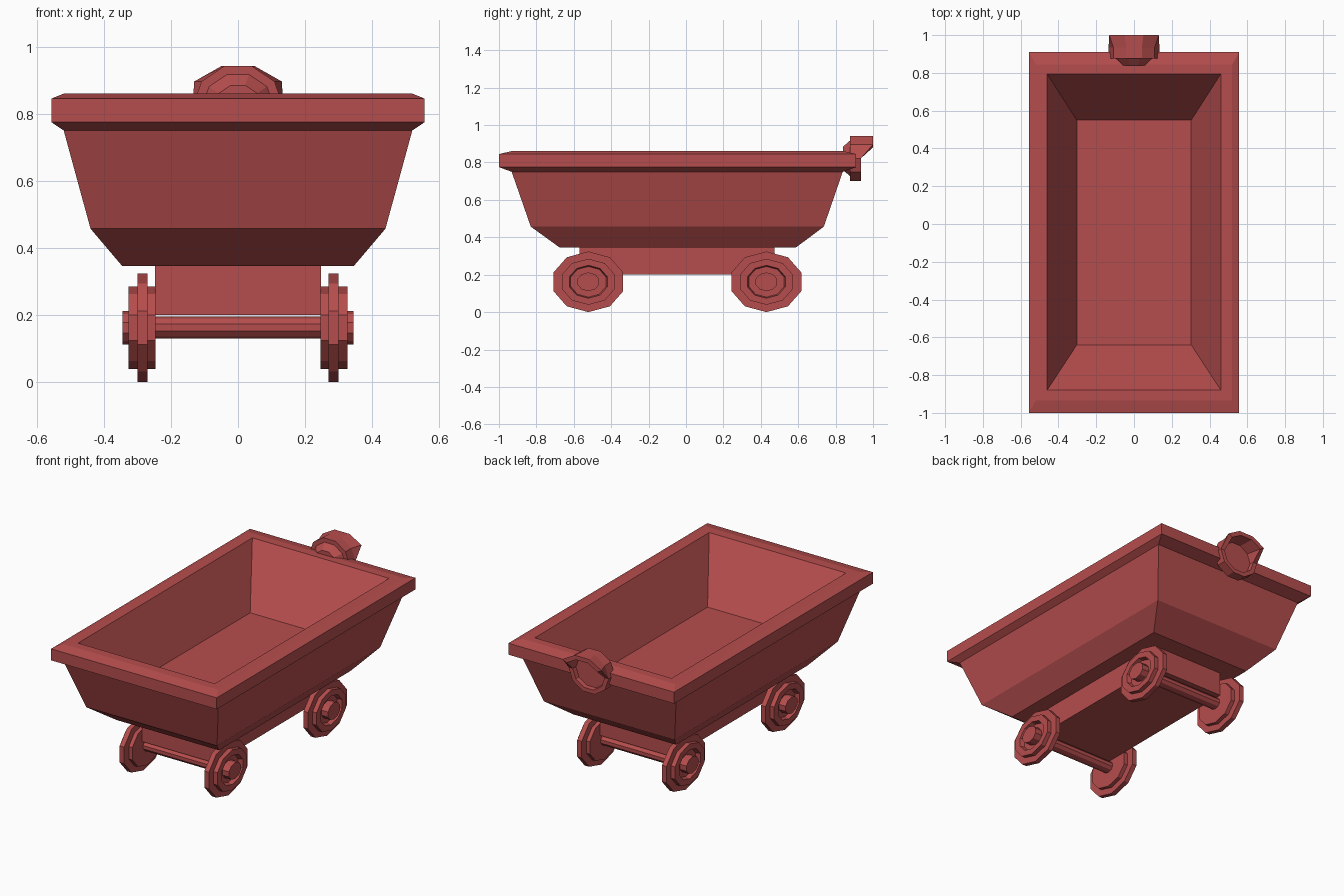
import bpy, bmesh
from math import cos, sin, pi, radians

if "Cube" in bpy.data.objects:
    bpy.data.objects.remove(bpy.data.objects["Cube"])

red = bpy.data.materials.new("red_paint")
red.diffuse_color = (0.47, 0.075, 0.075, 1)
red.use_nodes = True
red.node_tree.nodes["Principled BSDF"].inputs["Base Color"].default_value = red.diffuse_color


def loft(name, loops):
    """Skin consecutive closed loops of equal length and cap both ends."""
    bm = bmesh.new()
    rings = [[bm.verts.new(p) for p in loop] for loop in loops]
    n = len(rings[0])
    for a, b in zip(rings, rings[1:]):
        for i in range(n):
            j = (i + 1) % n
            bm.faces.new((a[i], a[j], b[j], b[i]))
    bm.faces.new(rings[0][::-1])
    bm.faces.new(rings[-1])
    bmesh.ops.recalc_face_normals(bm, faces=bm.faces)
    mesh = bpy.data.meshes.new(name)
    bm.to_mesh(mesh)
    bm.free()
    mesh.materials.append(red)
    obj = bpy.data.objects.new(name, mesh)
    bpy.context.collection.objects.link(obj)
    return obj


def rect(hx, y0, y1, z):
    return [(-hx, y0, z), (hx, y0, z), (hx, y1, z), (-hx, y1, z)]


def wheel_ring(x, r, y, stretch=1.21):
    # ten-sided ring around the axle, slightly wider than tall
    return [(x, y + r * stretch * cos(radians(18 + 36 * i)),
             0.162 + r * sin(radians(18 + 36 * i))) for i in range(10)]


# Tub: outer shell, chamfered rim, inner walls and floor
loft("tub", [rect(*s) for s in (
    (0.345, -0.675, 0.587, 0.345),
    (0.44, -0.83, 0.737, 0.457),
    (0.52, -0.932, 0.838, 0.75),
    (0.557, -1.0, 0.91, 0.775),
    (0.557, -1.0, 0.91, 0.845),
    (0.52, -0.935, 0.845, 0.86),
    (0.46, -0.88, 0.795, 0.86),
    (0.303, -0.64, 0.55, 0.54))])

# Chassis block
loft("chassis", [rect(0.247, -0.57, 0.473, 0.2), rect(0.247, -0.57, 0.473, 0.346)])

# Wheels with flange, recessed face and hub; plain axles
WHEEL = [(0.246, 0.123), (0.27, 0.123), (0.27, 0.162), (0.30, 0.162), (0.30, 0.123),
         (0.327, 0.123), (0.327, 0.088), (0.30, 0.082), (0.30, 0.05), (0.345, 0.05)]
for end, y in (("front", -0.522), ("rear", 0.43)):
    for side, s in (("left", -1), ("right", 1)):
        loft(f"{end}_{side}_wheel", [wheel_ring(s * x, r, y) for x, r in WHEEL])
    loft(f"{end}_axle", [wheel_ring(x, 0.033, y) for x in (-0.25, 0.25)])


# Lamp on the rear rim
def lamp_ring(y, r):
    return [(r * 1.07 * cos(i * pi / 5), y, 0.822 + r * sin(i * pi / 5)) for i in range(10)]


def hood_ring(r):
    # upper points reach back and flare outwards as a hood
    ring = []
    for i, (x, y, z) in enumerate(lamp_ring(0.935, r)):
        if 1 <= i <= 4:
            x, y = x * 1.2, 1.0
        ring.append((x, y, z))
    return ring


loft("rear_lamp", [lamp_ring(0.84, 0.066), lamp_ring(0.877, 0.1), lamp_ring(0.877, 0.126),
                   lamp_ring(0.935, 0.126), hood_ring(0.126), hood_ring(0.1),
                   lamp_ring(0.91, 0.096)])
